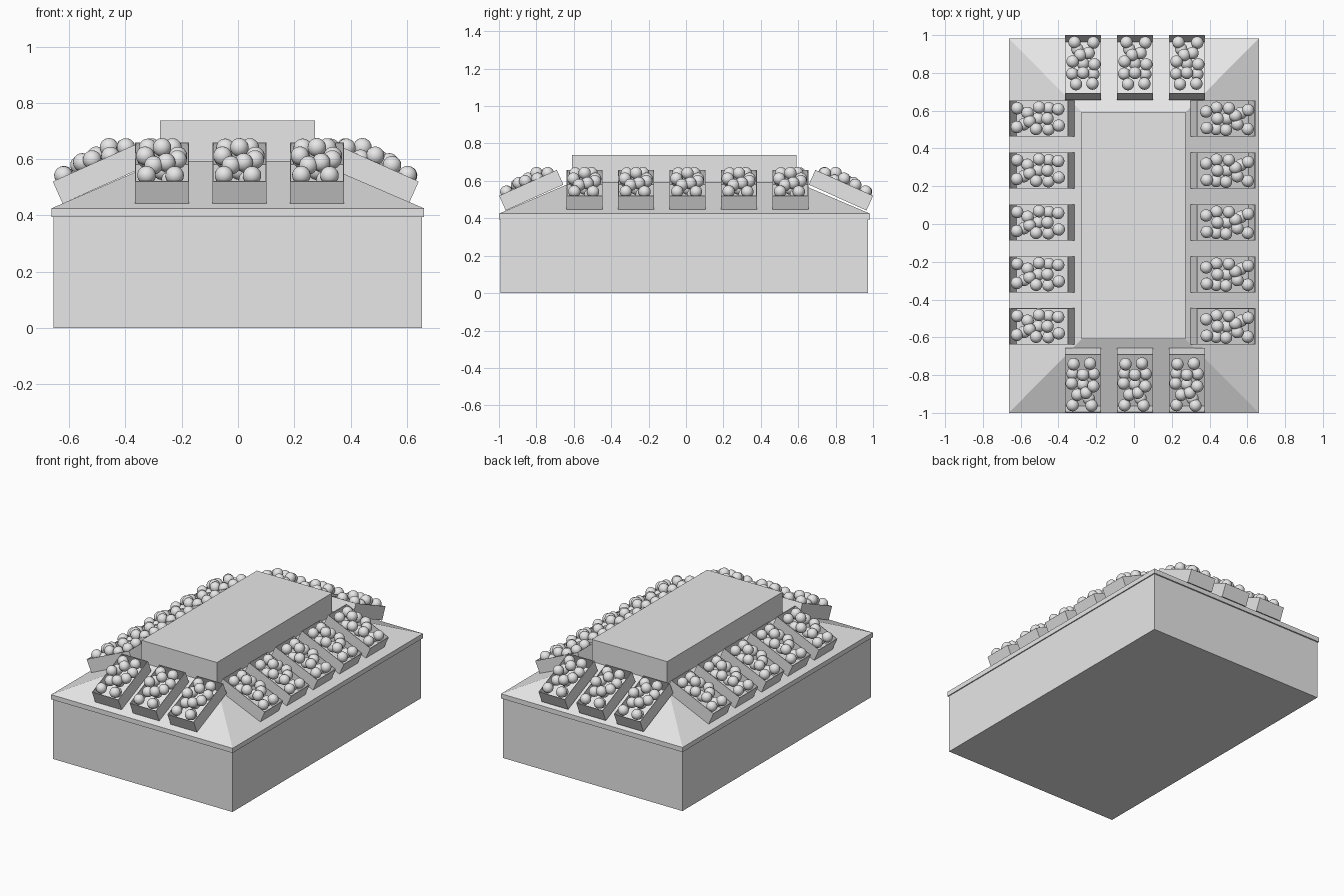
import bpy, bmesh, math
from mathutils import Matrix, Vector

if "Cube" in bpy.data.objects:
    bpy.data.objects.remove(bpy.data.objects["Cube"])

grey = bpy.data.materials.new("plain_grey")
grey.use_nodes = True
grey.diffuse_color = (0.8, 0.8, 0.8, 1)
grey.node_tree.nodes["Principled BSDF"].inputs["Base Color"].default_value = (0.8, 0.8, 0.8, 1)


def mesh_from(bm, name):
    mesh = bpy.data.meshes.new(name)
    bm.to_mesh(mesh)
    bm.free()
    mesh.materials.append(grey)
    return mesh


def place(name, mesh, matrix=Matrix()):
    obj = bpy.data.objects.new(name, mesh)
    obj.matrix_world = matrix
    bpy.context.collection.objects.link(obj)
    return obj


def add_box(bm, lo, hi):
    lo, hi = Vector(lo), Vector(hi)
    matrix = Matrix.Translation((lo + hi) / 2) @ Matrix.Diagonal((*(hi - lo), 1))
    return bmesh.ops.create_cube(bm, size=1, matrix=matrix)["verts"]


def box(name, lo, hi, top=None):
    """Box, with an optional smaller top given as (x0, x1, y0, y1)."""
    bm = bmesh.new()
    for v in add_box(bm, lo, hi):
        if top and v.co.z > (lo[2] + hi[2]) / 2:
            v.co.x = top[0] if v.co.x < 0 else top[1]
            v.co.y = top[2] if v.co.y < 0 else top[3]
    return place(name, mesh_from(bm, name))


# Stand: base, rim, sloping display and raised centre
RIM, SHELF = 0.425, 0.592
centre = (-0.277, 0.273, -0.61, 0.592)
box("base", (-0.656, -0.992, 0), (0.654, 0.974, 0.394))
box("rim", (-0.663, -1, 0.394), (0.661, 0.983, RIM))
box("sloping_display", (-0.663, -1, RIM), (0.661, 0.983, SHELF), top=centre)
box("centre_block", (centre[0], centre[2], SHELF), (centre[1], centre[3], 0.738))

# Open crate, its low end at y = 0
TILT = math.radians(24.1)
WIDTH, LENGTH, DEPTH = 0.192, 0.338, 0.086
bm = bmesh.new()
add_box(bm, (-WIDTH / 2, 0, 0), (WIDTH / 2, LENGTH, DEPTH))
lid = [f for f in bm.faces if f.normal.z > 0.9]
bmesh.ops.delete(bm, geom=lid, context="FACES")
crate_mesh = mesh_from(bm, "crate")

# Heap of round fruit: offset across, distance from the low end, height
heap = [(-0.055, 0.04, 0.09), (0.045, 0.038, 0.09), (-0.03, 0.095, 0.1),
        (0.015, 0.105, 0.105), (0.055, 0.14, 0.1), (-0.06, 0.155, 0.106),
        (0, 0.2, 0.115), (0.057, 0.205, 0.085), (-0.055, 0.207, 0.075),
        (0.037, 0.26, 0.09), (-0.05, 0.257, 0.09), (0, 0.15, 0.06),
        (0.03, 0.075, 0.06)]
bm = bmesh.new()
for across, dist, height in heap:
    along = (dist - DEPTH * math.sin(TILT) + height * math.sin(TILT)) / math.cos(TILT)
    bmesh.ops.create_uvsphere(bm, u_segments=18, v_segments=12, radius=0.033,
                              matrix=Matrix.Translation((across, along, height)))
for f in bm.faces:
    f.smooth = True
fruit_mesh = mesh_from(bm, "fruit")


def filled_crate(name, x, y, turn):
    matrix = (Matrix.Translation((x, y, 0.442))
              @ Matrix.Rotation(math.radians(turn), 4, "Z")
              @ Matrix.Rotation(TILT, 4, "X"))
    crate = place(name + "_crate", crate_mesh, matrix)
    walls = crate.modifiers.new("walls", "SOLIDIFY")
    walls.thickness = 0.005
    walls.offset = -1
    place(name + "_fruit", fruit_mesh, matrix)


# Three crates on each end, five on each side
STEP = 0.275
for i in range(-1, 2):
    filled_crate("front", 0.005 + i * STEP, -0.964, 0)
    filled_crate("back", 0.005 + i * STEP, 0.965, 180)
for i in range(-2, 3):
    filled_crate("right", -0.623, 0.008 + i * STEP, -90)
    filled_crate("left", 0.607, 0.008 + i * STEP, 90)
